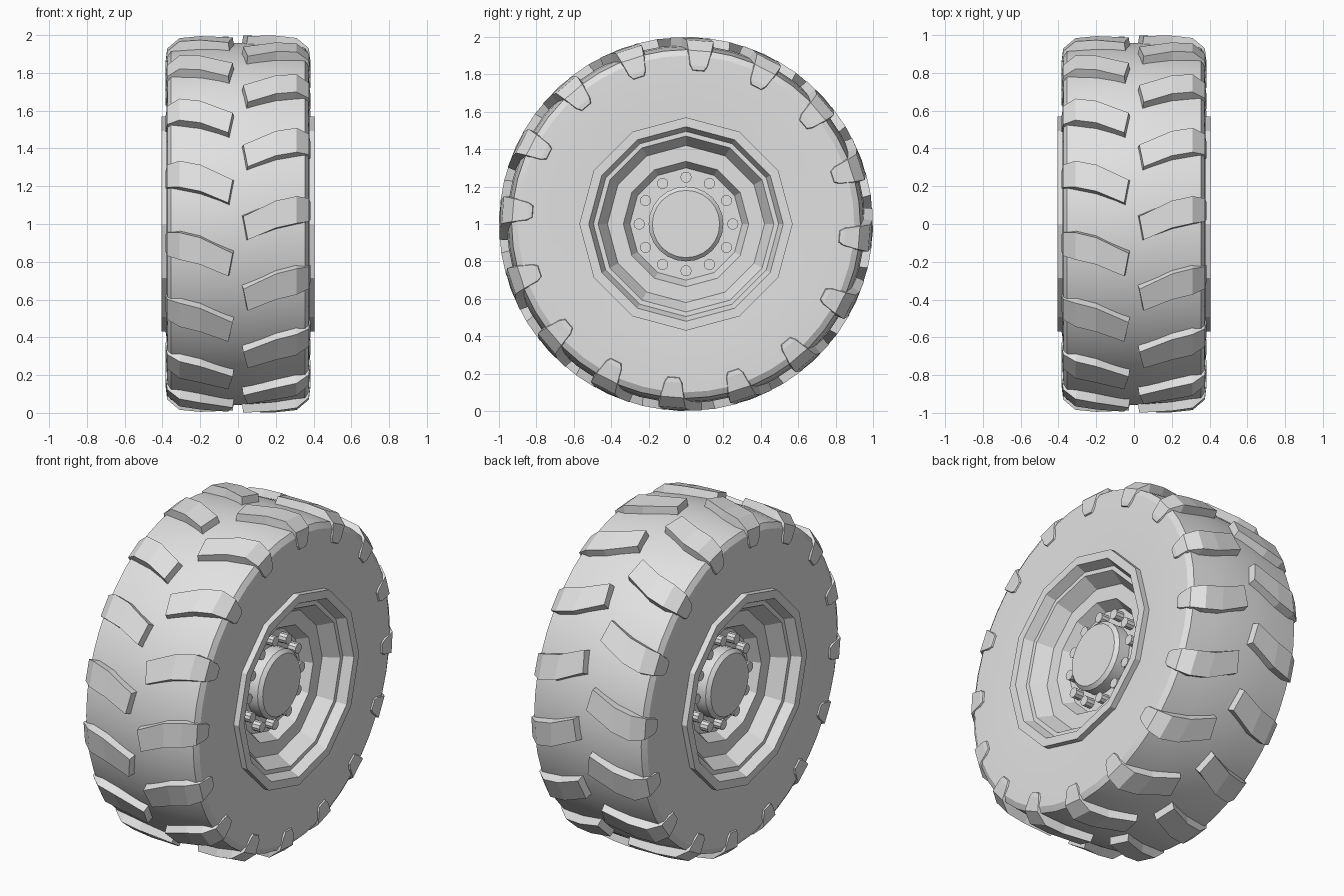
import bpy, bmesh, math
from math import sin, cos, radians, pi

cube = bpy.data.objects.get("Cube")
if cube:
    bpy.data.objects.remove(cube, do_unlink=True)

grey = bpy.data.materials.new("light_grey")
grey.use_nodes = True
COLOUR = (0.76, 0.76, 0.76, 1)
grey.diffuse_color = COLOUR
grey.node_tree.nodes["Principled BSDF"].inputs["Base Color"].default_value = COLOUR


def on_wheel(x, r, a):
    """Point at distance r and angle a around the axle."""
    return (x, -r * cos(a), 1 + r * sin(a))


def finish(bm, name, smooth=None):
    bmesh.ops.recalc_face_normals(bm, faces=bm.faces)
    mesh = bpy.data.meshes.new(name)
    bm.to_mesh(mesh)
    bm.free()
    mesh.materials.append(grey)
    obj = bpy.data.objects.new(name, mesh)
    bpy.context.collection.objects.link(obj)
    if smooth:
        bpy.ops.object.select_all(action='DESELECT')
        obj.select_set(True)
        bpy.context.view_layer.objects.active = obj
        bpy.ops.object.shade_smooth_by_angle(angle=radians(smooth))
    return obj


def bridge(bm, rings):
    """Join neighbouring rings of equal length with quads."""
    for a, b in zip(rings, rings[1:]):
        for i in range(len(a)):
            j = (i + 1) % len(a)
            bm.faces.new((a[i], a[j], b[j], b[i]))


def lathe(name, profile, sides, smooth=None, capped=True):
    """Spin an (x, radius) profile round the axle; cap its ends or join them."""
    bm = bmesh.new()
    rings = [[bm.verts.new(on_wheel(x, r, 2 * pi * i / sides)) for i in range(sides)]
             for x, r in profile]
    if capped:
        bridge(bm, rings)
        bm.faces.new(rings[0])
        bm.faces.new(rings[-1])
    else:
        bridge(bm, rings + rings[:1])
    return finish(bm, name, smooth)


def both_sides(half):
    return half + [(-x, r) for x, r in reversed(half)]


# Tyre carcass, open in the middle
lathe("tyre", both_sides([(0.37, 0.545), (0.378, 0.75), (0.374, 0.9),
                          (0.355, 0.932), (0.2, 0.95), (0.07, 0.957)]), 48, 25, capped=False)

# Stepped rim, dished on both sides
lathe("rim", both_sides([(0.2, 0.30), (0.265, 0.335), (0.265, 0.42), (0.35, 0.47),
                         (0.35, 0.495), (0.405, 0.52), (0.405, 0.57), (0.36, 0.57)]), 12)

# Tread lugs: x, outer radius, base x, base radius, low angle, high angle
STATIONS = [(0.04, 1.0, 0.03, 0.93, -4.8, 2.3),
            (0.2, 0.997, 0.2, 0.92, -1.2, 7.1),
            (0.31, 0.985, 0.3, 0.9, 0.2, 8.6),
            (0.375, 0.93, 0.34, 0.88, 0.8, 8.4),
            (0.385, 0.85, 0.36, 0.85, 1.6, 7.6),
            (0.384, 0.825, 0.36, 0.815, 2.6, 6.6)]
LUGS = 16
DRAFT = 0.6


def tread(name, side, offset):
    bm = bmesh.new()
    for n in range(LUGS):
        turn = offset + n * 360 / LUGS
        loops = []
        for k, (x, r, bx, br, low, high) in enumerate(STATIONS):
            skew = 0.012 if k == 0 else 0
            corners = [(x + skew, r, low), (x - skew, r, high),
                       (bx - skew, br, high + DRAFT), (bx + skew, br, low - DRAFT)]
            loops.append([bm.verts.new(on_wheel(side * cx, cr, radians(turn + ca)))
                          for cx, cr, ca in corners])
        bridge(bm, loops)
        bm.faces.new(loops[0])
        bm.faces.new(loops[-1])
    finish(bm, name)


tread("left_tread_lugs", 1, 0)
tread("right_tread_lugs", -1, 180 / LUGS)

# Hub caps and wheel bolts
for label, s in (("left", 1), ("right", -1)):
    lathe(label + "_hub_cap", [(s * 0.19, 0.2), (s * 0.27, 0.2), (s * 0.29, 0.18)], 24, 20)
    bm = bmesh.new()
    for n in range(12):
        _, cy, cz = on_wheel(0, 0.25, n * pi / 6)
        rings = [[bm.verts.new((s * x, cy + 0.03 * cos(i * pi / 5), cz + 0.03 * sin(i * pi / 5)))
                  for i in range(10)] for x in (0.19, 0.25)]
        bridge(bm, rings)
        for ring in rings:
            bm.faces.new(ring)
    finish(bm, label + "_wheel_bolts")
